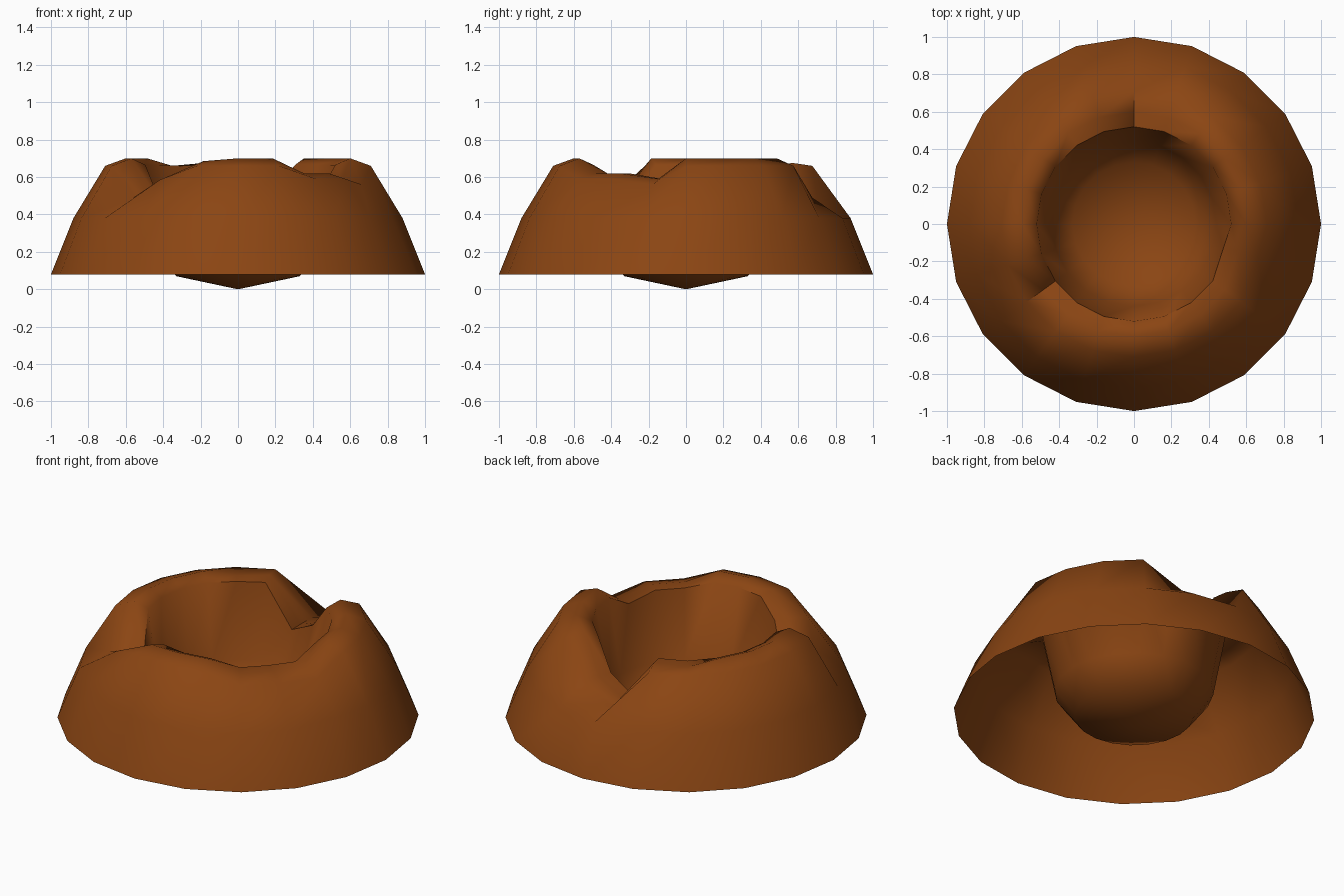
import bpy, bmesh, math

if "Cube" in bpy.data.objects:
    bpy.data.objects.remove(bpy.data.objects["Cube"])

SIDES = 20

# Rock colour
brown = bpy.data.materials.new("earth_brown")
brown.diffuse_color = (0.258, 0.060, 0.0065, 1)
brown.use_nodes = True
brown.node_tree.nodes["Principled BSDF"].inputs["Base Color"].default_value = brown.diffuse_color

# Cross-section from outer base, over the rim, down into the bowl: (radius, height)
profile = [(1.0, 0.08), (0.88, 0.38), (0.71, 0.66), (0.60, 0.70),
           (0.52, 0.665), (0.44, 0.22), (0.33, 0.07)]

# Broken rim: maximum height at each worn column (degrees: height)
caps = {72: 0.49, 90: 0.41, 108: 0.675, 126: 0.66,
        216: 0.48, 234: 0.585, 252: 0.685,
        306: 0.62, 324: 0.62, 342: 0.59}


def column_point(deg, i):
    r, z = profile[i]
    if i in (2, 3, 4) and deg in caps:
        drop = 0.03 if i == 2 and deg >= 300 else 0.0
        z = min(z, caps[deg] - drop)
    a = deg
    # The crack on the right side leans and cuts slightly into the slope
    if deg == 342 and 1 <= i <= 4:
        a += 3
        r -= 0.025
    a = math.radians(a)
    return (r * math.cos(a), r * math.sin(a), z)


bm = bmesh.new()
rings = [[bm.verts.new(column_point(round(s * 360 / SIDES), i)) for s in range(SIDES)]
         for i in range(len(profile))]
for lower, upper in zip(rings, rings[1:]):
    for s in range(SIDES):
        t = (s + 1) % SIDES
        bm.faces.new((lower[s], lower[t], upper[t], upper[s]))

# Bowl bottom, a shallow cone
tip = bm.verts.new((0, 0, 0))
for s in range(SIDES):
    bm.faces.new((rings[-1][s], rings[-1][(s + 1) % SIDES], tip))

mesh = bpy.data.meshes.new("crater")
bm.to_mesh(mesh)
bm.free()
crater = bpy.data.objects.new("crater", mesh)
bpy.context.collection.objects.link(crater)
mesh.materials.append(brown)

bpy.context.view_layer.objects.active = crater
crater.select_set(True)
bpy.ops.object.shade_smooth_by_angle(angle=math.radians(60))
